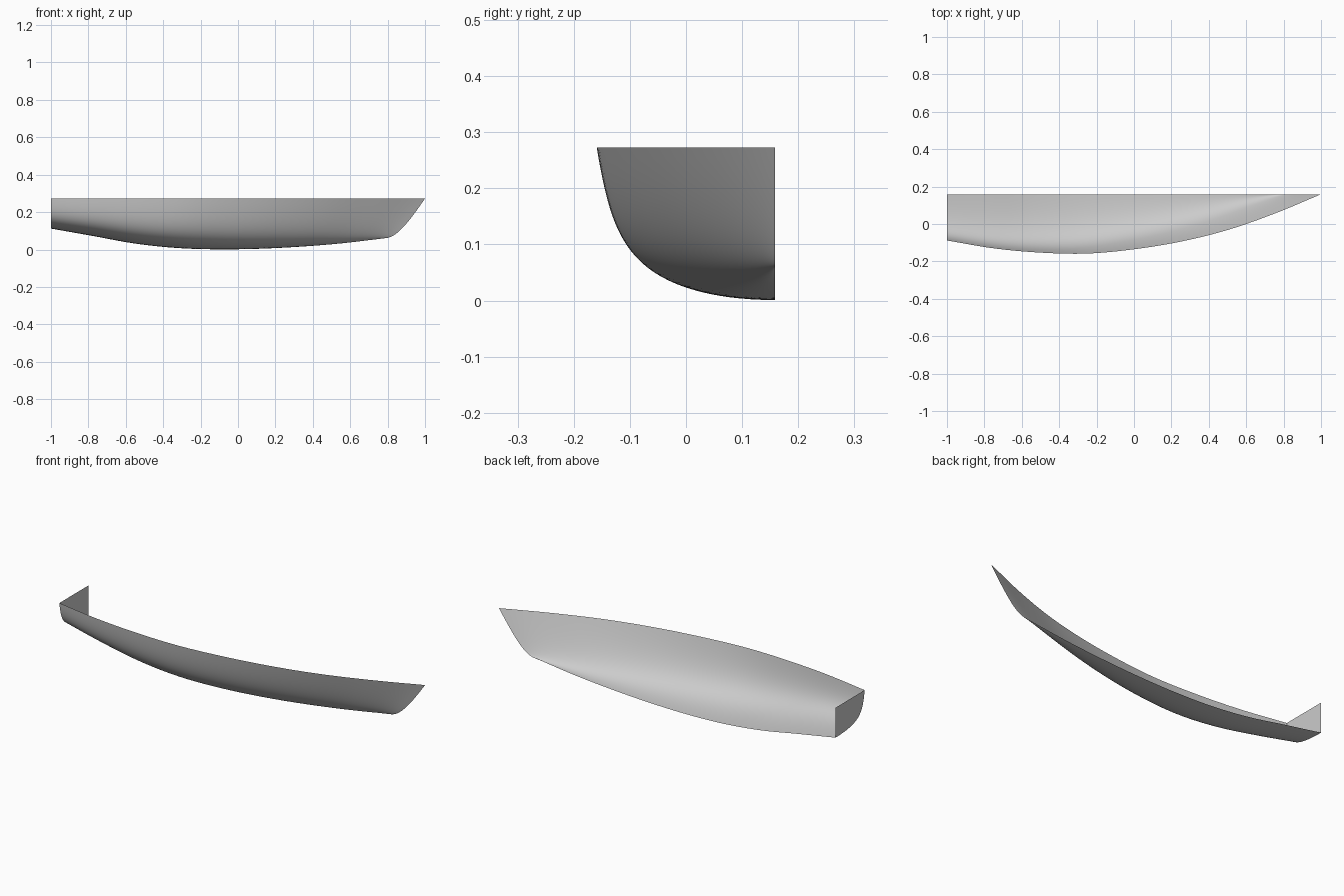
import bpy, bmesh
from mathutils import Vector

cube = bpy.data.objects.get("Cube")
if cube:
    bpy.data.objects.remove(cube, do_unlink=True)

CENTRE, DECK = 0.159, 0.273
STATIONS, GIRTH = 64, 28

# Rails evenly spaced from stern to bow
SHEER_Y = [-.088, -.13, -.153, -.158, -.135, -.094, -.032, .055, CENTRE]
KEEL_Z = [.112, .073, .033, .009, .001, .004, .015, .033, .06]

grey = bpy.data.materials.new("hull grey")
grey.use_nodes = True
colour = (0.6, 0.6, 0.6, 1)
grey.diffuse_color = colour
grey.node_tree.nodes["Principled BSDF"].inputs["Base Color"].default_value = colour


def spline(values, s):
    """Smooth curve through evenly spaced values."""
    padded = [2 * values[0] - values[1], *values, 2 * values[-1] - values[-2]]
    f = s * (len(values) - 1)
    i = min(int(f), len(values) - 2)
    t = f - i
    a, b, c, d = padded[i:i + 4]
    return b + t / 2 * (c - a + t * (2*a - 5*b + 4*c - d + t * (3*b - a - 3*c + d)))


def bezier(a, b, c, d, t):
    u = 1 - t
    return a * u**3 + 3 * b * u*u*t + 3 * c * u*t*t + d * t**3


def section(s):
    """Points of one rib from the sheer down to the keel."""
    beam = CENTRE - spline(SHEER_Y, s)
    depth = DECK - spline(KEEL_Z, s)
    fore = s * s
    # width share, depth share and rail length of each control point
    controls = [(1, 0, 2),
                (.93 - .25 * fore, .73 + .2 * s**4, 1.865),
                (.84 - .35 * fore, .98 + .02 * s, 1.825),
                (0, 1, 1.77)]
    pts = [Vector((-1 + length * s, CENTRE - w * beam, DECK - d * depth))
           for w, d, length in controls]
    return [bezier(*pts, k / GIRTH) for k in range(GIRTH + 1)]


def add_object(name, bm):
    mesh = bpy.data.meshes.new(name)
    bm.to_mesh(mesh)
    bm.free()
    mesh.materials.append(grey)
    obj = bpy.data.objects.new(name, mesh)
    bpy.context.collection.objects.link(obj)
    return obj


# Half hull shell, lofted from stern to stem
bm = bmesh.new()
ribs = [[bm.verts.new(p) for p in section(i / STATIONS)] for i in range(STATIONS + 1)]
for r, q in zip(ribs, ribs[1:]):
    for k in range(GIRTH):
        face = bm.faces.new((r[k], r[k + 1], q[k + 1], q[k]))
        face.smooth = True
add_object("half_hull_shell", bm)

# Flat transom closing the stern
bm = bmesh.new()
outline = section(0) + [Vector((-1, CENTRE, DECK))]
face = bm.faces.new([bm.verts.new(p) for p in outline])
face.normal_update()
if face.normal.x > 0:
    face.normal_flip()
add_object("transom", bm)
